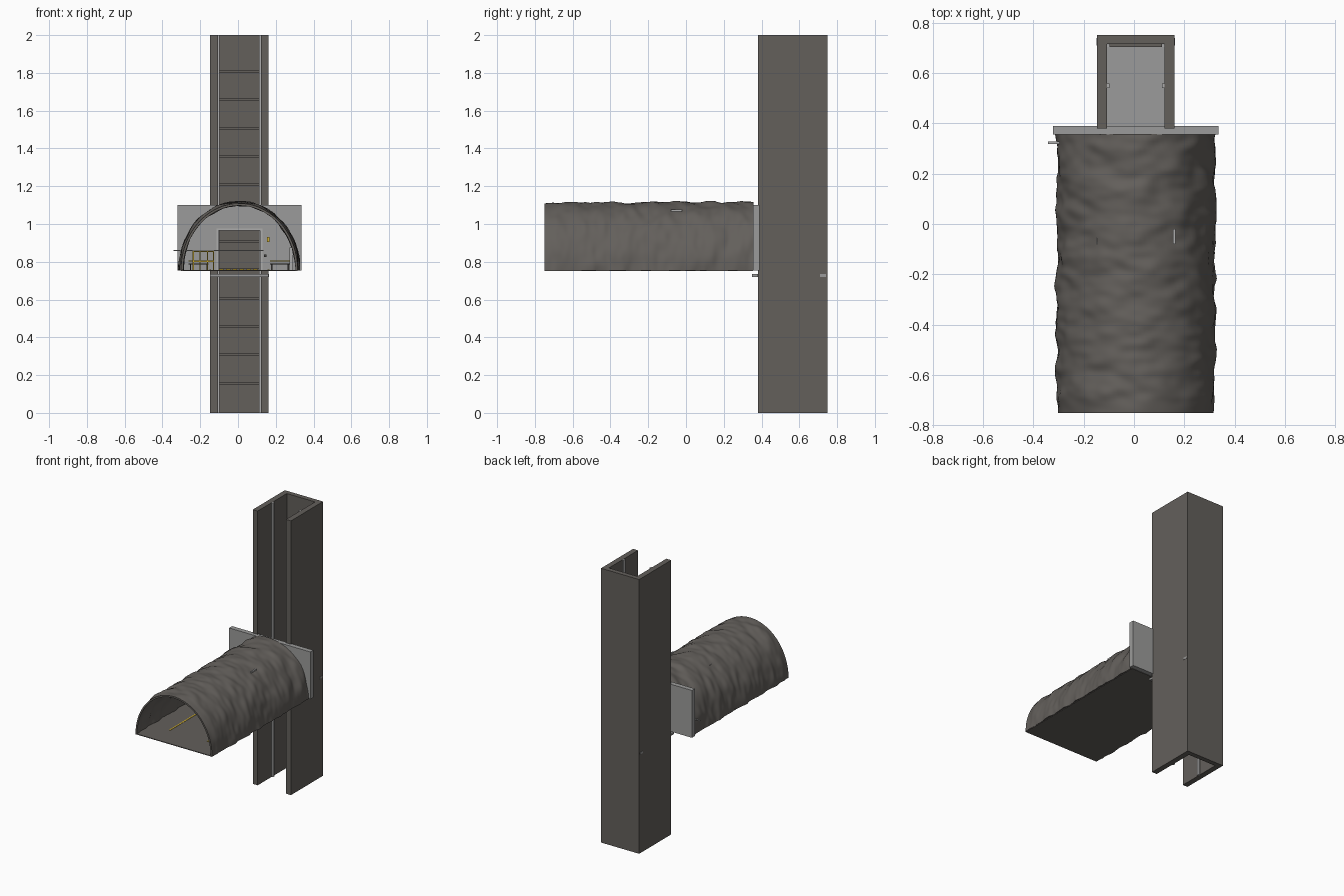
import bpy, bmesh, math
from mathutils import Vector, noise

if "Cube" in bpy.data.objects:
    bpy.data.objects.remove(bpy.data.objects["Cube"])

CX = 0.007       # shared centre line of shaft and tunnel
FLOOR = 0.757    # tunnel floor level


def material(name, r, g, b):
    m = bpy.data.materials.new(name)
    m.diffuse_color = (r, g, b, 1)
    m.use_nodes = True
    m.node_tree.nodes["Principled BSDF"].inputs["Base Color"].default_value = m.diffuse_color
    return m


ROCK = material("rock grey", 0.125, 0.115, 0.105)
CONCRETE = material("light concrete", 0.33, 0.33, 0.325)
STEEL = material("pale steel", 0.42, 0.42, 0.42)
DARK = material("dark iron", 0.06, 0.057, 0.055)
YELLOW = material("safety yellow", 0.62, 0.42, 0.03)


def finish(name, bm, mat):
    bmesh.ops.recalc_face_normals(bm, faces=bm.faces)
    me = bpy.data.meshes.new(name)
    bm.to_mesh(me)
    bm.free()
    me.materials.append(mat)
    ob = bpy.data.objects.new(name, me)
    bpy.context.collection.objects.link(ob)
    return ob


def boxes(name, mat, *spans):
    """One object from boxes given as (x0, x1, y0, y1, z0, z1)."""
    bm = bmesh.new()
    for x0, x1, y0, y1, z0, z1 in spans:
        cube = bmesh.ops.create_cube(bm, size=1)["verts"]
        for v in cube:
            v.co = ((x0 + x1) / 2 + v.co.x * (x1 - x0),
                    (y0 + y1) / 2 + v.co.y * (y1 - y0),
                    (z0 + z1) / 2 + v.co.z * (z1 - z0))
    return finish(name, bm, mat)


def mirrored(span):
    x0, x1 = span[:2]
    return (2 * CX - x1, 2 * CX - x0) + tuple(span[2:])


def prism(name, mat, outline, z0, z1):
    """Extrude a plan outline upwards."""
    bm = bmesh.new()
    face = bm.faces.new([bm.verts.new((x, y, z0)) for x, y in outline])
    ext = bmesh.ops.extrude_face_region(bm, geom=[face])["geom"]
    for v in ext:
        if isinstance(v, bmesh.types.BMVert):
            v.co.z = z1
    return finish(name, bm, mat)


# Lift shaft: U-shaped channel open to the front
prism("shaft", ROCK, [(-0.147, 0.38), (-0.107, 0.38), (-0.107, 0.715), (0.121, 0.715),
                      (0.121, 0.38), (0.161, 0.38), (0.161, 0.75), (-0.147, 0.75)], 0, 2)

# Guide rails on the side walls and cross bars on the back wall
rail = (0.111, 0.122, 0.541, 0.559, 0, 2)
boxes("guide_rails", STEEL, rail, mirrored(rail))
boxes("wall_bars", ROCK, *[(-0.097, 0.111, 0.703, 0.716, 0.15 * i, 0.15 * i + 0.014)
                           for i in range(1, 13)])

# Lift platform with its landing sill
boxes("lift_platform", CONCRETE, (-0.107, 0.121, 0.37, 0.705, 0.72, 0.735),
      (-0.147, 0.161, 0.35, 0.379, 0.72, 0.735),
      (-0.149, 0.163, 0.71, 0.74, 0.72, 0.735))

# Portal wall with a doorway, and the door frame
jamb = (0.117, 0.335, 0.355, 0.39, FLOOR - 0.002, 1.10)
boxes("portal_wall", CONCRETE, jamb, mirrored(jamb),
      (-0.103, 0.117, 0.355, 0.39, 0.965, 1.10))
post = (0.117, 0.129, 0.348, 0.36, FLOOR, 0.977)
boxes("door_frame", STEEL, post, mirrored(post),
      (-0.103, 0.117, 0.348, 0.36, 0.965, 0.977))
boxes("threshold_stripe", YELLOW, *[(-0.1 + 0.036 * i, -0.076 + 0.036 * i, 0.335, 0.388,
                                    FLOOR, FLOOR + 0.004) for i in range(6)])

# Rough rock vault: a half-elliptical tube with uneven inner and outer skins
ARC, LONG = 56, 110


def vault_point(i, j, thick):
    a = math.pi * i / ARC
    y = -0.75 + 1.107 * j / LONG
    p = Vector((math.cos(a) * 2.2, y * 11, math.sin(a) * 2.2))
    bump = noise.noise(p) + 0.5 * noise.noise(p * 2.3)
    fade = min(1, j / 6)
    d = 0.002 + (0.006 + 0.013 * bump) * fade - thick
    return (CX + (0.307 + d) * math.cos(a), y,
            FLOOR - 0.002 + (0.352 + d) * math.sin(a))


bm = bmesh.new()
skins = [[[bm.verts.new(vault_point(i, j, t)) for i in range(ARC + 1)]
          for j in range(LONG + 1)] for t in (0, 0.012)]
for g in skins:
    for j in range(LONG):
        for i in range(ARC):
            bm.faces.new((g[j][i], g[j][i + 1], g[j + 1][i + 1], g[j + 1][i]))
outer, inner = skins
for j in (0, LONG):
    for i in range(ARC):
        bm.faces.new((outer[j][i], outer[j][i + 1], inner[j][i + 1], inner[j][i]))
for i in (0, ARC):
    for j in range(LONG):
        bm.faces.new((outer[j][i], outer[j + 1][i], inner[j + 1][i], inner[j][i]))
vault = finish("tunnel_vault", bm, ROCK)
bpy.context.view_layer.objects.active = vault
vault.select_set(True)
bpy.ops.object.shade_smooth_by_angle(angle=math.radians(40))

# Tunnel floor with painted lane lines
boxes("tunnel_floor", ROCK, (CX - 0.308, CX + 0.308, -0.75, 0.356, FLOOR - 0.005, FLOOR))
lane = (0.156, 0.166, -0.58, 0.30, FLOOR, FLOOR + 0.002)
boxes("lane_lines", YELLOW, lane, mirrored(lane))

# Low benches with a yellow edge along both walls
seat = (0.17, 0.275, 0.10, 0.28, 0.785, 0.792)
leg = (0.175, 0.182, 0.11, 0.27, FLOOR, 0.785)
leg2 = (0.262, 0.269, 0.11, 0.27, FLOOR, 0.785)
edge = (0.17, 0.275, 0.10, 0.106, 0.801, 0.807)
boxes("benches", DARK, *[f(s) for s in (seat, leg, leg2) for f in (tuple, mirrored)])
boxes("bench_edges", YELLOW, edge, mirrored(edge))

# Yellow guard gate on the left
boxes("guard_gate", YELLOW,
      *[(x, x + 0.006, 0.06, 0.066, FLOOR, 0.857) for x in (-0.24, -0.205, -0.165, -0.132)],
      *[(-0.24, -0.126, 0.06, 0.066, z, z + 0.006) for z in (0.80, 0.851)])

# Cross pipe in front of the portal, control panel and call lamp
boxes("cross_pipe", STEEL, (-0.342, 0.135, 0.318, 0.328, 0.858, 0.862))
boxes("control_panel", STEEL, (0.272, 0.29, 0.32, 0.355, FLOOR, 0.875))
boxes("call_button", DARK, (0.137, 0.15, 0.345, 0.356, 0.825, 0.838))
boxes("call_lamp", YELLOW, (0.153, 0.167, 0.345, 0.356, 0.905, 0.93))

# Short conduits under the crown of the vault
conduit = (0.155, 0.165, -0.08, -0.02, 1.066, 1.076)
boxes("conduits", STEEL, conduit, mirrored((0.155, 0.163, -0.08, -0.02, 1.058, 1.066)))
